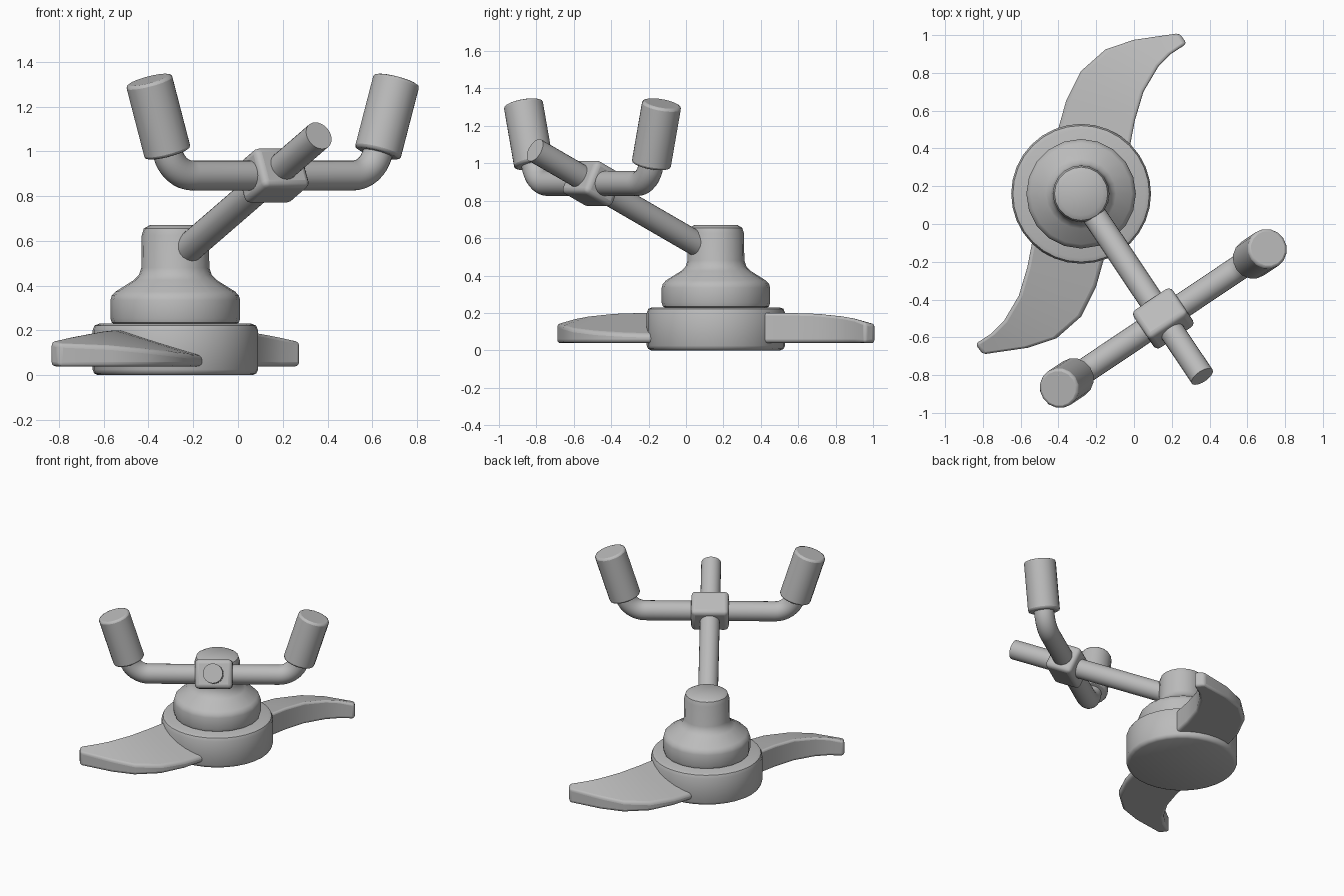
import bpy, bmesh
from math import radians, sin, cos, pi
from mathutils import Matrix, Vector

cube = bpy.data.objects.get("Cube")
if cube:
    bpy.data.objects.remove(cube, do_unlink=True)

grey = bpy.data.materials.new("plain_grey")
grey.use_nodes = True
colour = (0.5, 0.5, 0.5, 1)
grey.diffuse_color = colour
grey.node_tree.nodes["Principled BSDF"].inputs["Base Color"].default_value = colour

HUB = Matrix.Translation((-0.28, 0.16, 0))
CLAMP = Matrix.Translation((0.155, -0.5, 0.892)) @ Matrix.Rotation(radians(33.8), 4, 'Z')
TILT = Matrix.Rotation(radians(-25.7), 4, 'X')


def finish(name, bm, matrix, bevel=0, segments=2):
    bmesh.ops.recalc_face_normals(bm, faces=bm.faces)
    mesh = bpy.data.meshes.new(name)
    bm.to_mesh(mesh)
    bm.free()
    mesh.transform(matrix)
    mesh.materials.append(grey)
    obj = bpy.data.objects.new(name, mesh)
    bpy.context.collection.objects.link(obj)
    if bevel:
        mod = obj.modifiers.new("rounded_edges", 'BEVEL')
        mod.width, mod.segments = bevel, segments
        mod.limit_method, mod.angle_limit = 'ANGLE', radians(40)
    bpy.ops.object.select_all(action='DESELECT')
    obj.select_set(True)
    bpy.context.view_layer.objects.active = obj
    bpy.ops.object.shade_smooth_by_angle(angle=radians(40))
    return obj


def lathe(name, profile, sides):
    bm = bmesh.new()
    verts = [bm.verts.new((r, 0, z)) for r, z in profile]
    edges = [bm.edges.new(pair) for pair in zip(verts, verts[1:])]
    bmesh.ops.spin(bm, geom=verts + edges, axis=(0, 0, 1), cent=(0, 0, 0),
                   angle=2 * pi, steps=sides)
    bmesh.ops.remove_doubles(bm, verts=bm.verts, dist=0.0005)
    finish(name, bm, HUB)


def tube(name, path, radius, sides, matrix, bevel=0):
    # Sweep a circle along a path lying in a plane of constant x or y
    bm = bmesh.new()
    path = [Vector(p) for p in path]
    side = (path[-1] - path[0]).cross(Vector((0, 0, 1))).normalized()
    rings = []
    for i, p in enumerate(path):
        ahead = (path[min(i + 1, len(path) - 1)] - p).normalized()
        behind = (p - path[max(i - 1, 0)]).normalized()
        up = side.cross((ahead + behind).normalized())
        rings.append([bm.verts.new(p + radius * (cos(a) * side + sin(a) * up))
                      for a in (2 * pi * k / sides for k in range(sides))])
    for a, b in zip(rings, rings[1:]):
        for k in range(sides):
            n = (k + 1) % sides
            bm.faces.new((a[k], a[n], b[n], b[k]))
    bm.faces.new(rings[0])
    bm.faces.new(rings[-1])
    finish(name, bm, matrix, bevel)


# Round base and stepped hub
lathe("base_disc", [(0, 0), (.345, 0), (.362, .008), (.37, .025), (.37, .2),
                    (.361, .222), (.34, .23), (0, .23)], 32)
lathe("hub", [(0, .22), (.265, .225), (.284, .235), (.29, .255), (.29, .335),
              (.284, .355), (.268, .373), (.185, .425), (.163, .447), (.152, .48),
              (.15, .625), (.141, .655), (.115, .67), (0, .67)], 20)

# Curved wedge blades: tall inner edge, thin outer edge
stations = [((.23, .10, .205), (-.18, .15, .085)),
            ((.26, .26, .205), (-.125, .33, .085)),
            ((.285, .39, .205), (-.08, .49, .09)),
            ((.33, .54, .20), (0, .65, .10)),
            ((.41, .675, .185), (.13, .765, .115)),
            ((.475, .74, .172), (.28, .815, .13)),
            ((.56, .795, .15), (.52, .85, .142))]
for name, turn in (("rear_blade", 0), ("front_blade", pi)):
    bm = bmesh.new()
    rings = []
    for inner, outer in stations:
        low = [(p[0], p[1], .04) for p in (outer, inner)]
        rings.append([bm.verts.new(p) for p in (inner, outer, *low)])
    for a, b in zip(rings, rings[1:]):
        for k in range(4):
            n = (k + 1) % 4
            bm.faces.new((a[k], a[n], b[n], b[k]))
    bm.faces.new(rings[0])
    bm.faces.new(rings[-1])
    finish(name, bm, HUB @ Matrix.Rotation(turn, 4, 'Z'), .018, 3)

# Sloping rod through the clamp block
tube("steering_rod", [(0, .81, 0), (0, -.411, 0)], .066, 24, CLAMP @ TILT)
bm = bmesh.new()
bmesh.ops.create_cube(bm, size=1)
bmesh.ops.scale(bm, vec=(.25, .195, .195), verts=bm.verts)
finish("clamp_block", bm, CLAMP @ TILT, .028, 3)

# Bent bars and grips on both sides
lean, bend = radians(17.3), .14
for side, sign in (("left", 1), ("right", -1)):
    path = [(0, 0, 0)]
    for i in range(9):
        a = (pi / 2 - lean) * i / 8
        path.append((sign * (.43 + bend * sin(a)), 0, bend * (1 - cos(a))))
    direction = Vector((sign * sin(lean), 0, cos(lean)))
    start = Vector(path[-1])
    path.append(start + .05 * direction)
    tube(side + "_bar", path, .067, 24, CLAMP)
    tube(side + "_grip", [start, start + .345 * direction], .107, 16, CLAMP, .014)
